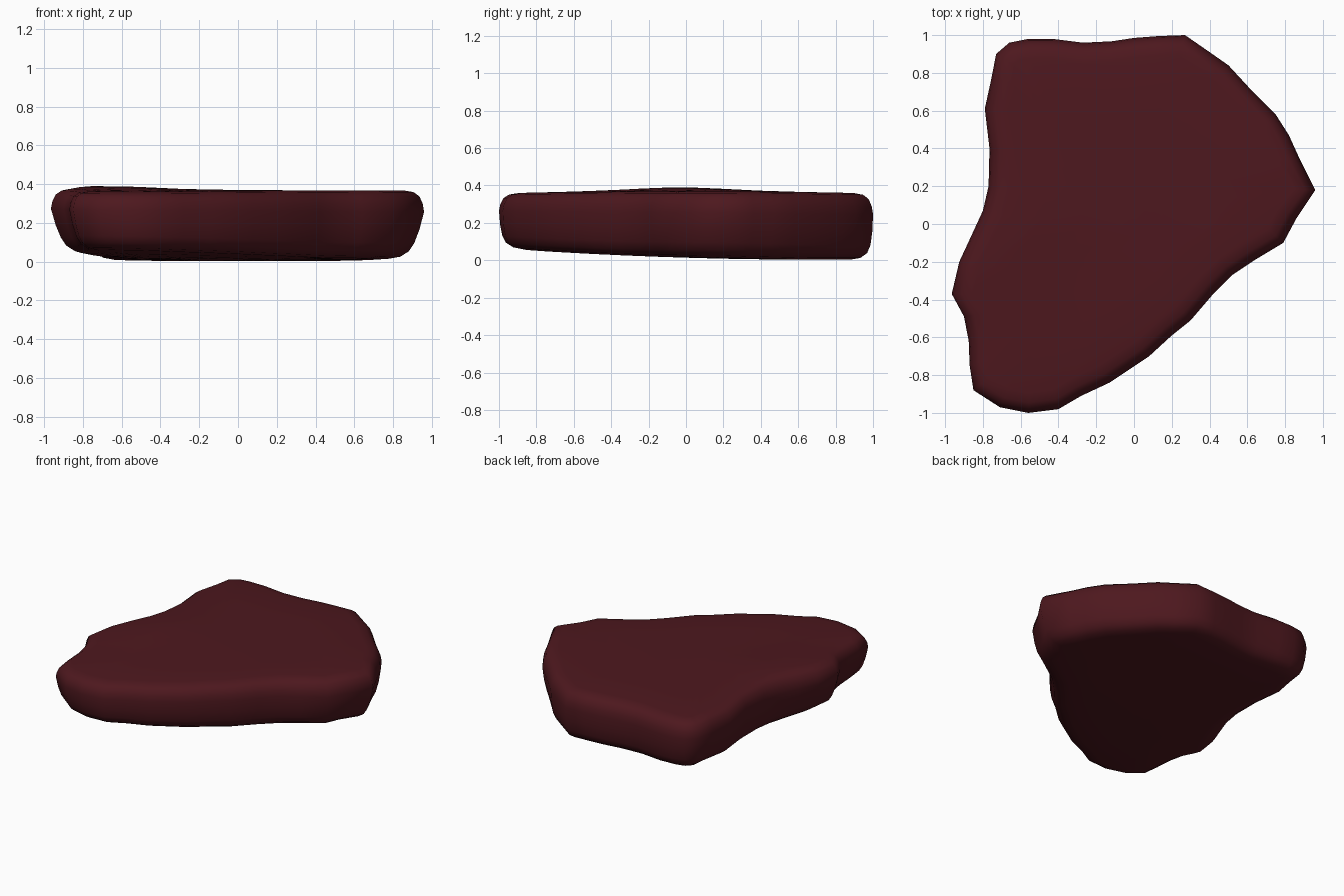
import bpy, bmesh, math
from mathutils import Vector

if "Cube" in bpy.data.objects:
    bpy.data.objects.remove(bpy.data.objects["Cube"])

# Outline of the slab seen from above, counter-clockwise from the right tip
outline = [Vector(p) for p in [
    (.96, .18), (.87, .36), (.82, .47), (.75, .58), (.62, .71), (.50, .84), (.40, .91),
    (.27, 1.0), (.13, .995), (0, .985), (-.12, .967), (-.27, .96), (-.43, .98), (-.56, .98),
    (-.66, .96), (-.73, .90), (-.755, .77), (-.79, .61), (-.765, .40), (-.77, .20),
    (-.80, .07), (-.86, -.06), (-.925, -.20), (-.965, -.37), (-.90, -.49), (-.875, -.62),
    (-.87, -.75), (-.85, -.88), (-.71, -.97), (-.56, -1.0), (-.40, -.98), (-.28, -.91),
    (-.13, -.84), (.08, -.70), (.20, -.59), (.30, -.51), (.42, -.37), (.52, -.27),
    (.64, -.19), (.79, -.10), (.86, .03)]]
n = len(outline)
centre = Vector((-.1, .05))


def top_z(x, y):
    bump = .022 * math.exp(-((x + .7) ** 2 + (y + .05) ** 2) / .15)
    return .368 + bump - .010 * y * y


def bottom_z(x, y):
    return max(0, .014 - .03 * y + .02 * y * y + (.035 if x < 0 else .015) * x ** 4)


# Inward directions, smoothed over neighbours
inward = []
for i in range(n):
    t = outline[(i + 2) % n] - outline[i - 2]
    inward.append(Vector((-t.y, t.x)).normalized())

bm = bmesh.new()
rings = []


def add_ring(inset, t, scale=1.0):
    ring = []
    for p, d in zip(outline, inward):
        taper = max(0, .65 - t) * .10 * abs(p.x) ** 4
        q = p + d * (inset + taper)
        q = centre + (q - centre) * scale
        zb, zt = bottom_z(q.x, q.y), top_z(q.x, q.y)
        ring.append(bm.verts.new((q.x, q.y, zb + (zt - zb) * t)))
    rings.append(ring)


# Underside, rounded rim, then top
for s in (.3, .65):
    add_ring(.13, 0, s)
for inset, t in [(.13, 0), (.07, .025), (.032, .10), (.014, .22), (.004, .42), (0, .68),
                 (.007, .80), (.024, .91), (.055, .975), (.11, 1)]:
    add_ring(inset, t)
for s in (.65, .3):
    add_ring(.11, 1, s)

for a, b in zip(rings, rings[1:]):
    for i in range(n):
        j = (i + 1) % n
        bm.faces.new((a[i], a[j], b[j], b[i]))
bm.faces.new(rings[0][::-1])
bm.faces.new(rings[-1])
bmesh.ops.recalc_face_normals(bm, faces=bm.faces)
for f in bm.faces:
    f.smooth = True

mesh = bpy.data.meshes.new("stone_slab")
bm.to_mesh(mesh)
bm.free()
slab = bpy.data.objects.new("stone_slab", mesh)
bpy.context.collection.objects.link(slab)

# Dark red material
mat = bpy.data.materials.new("dark_red")
mat.diffuse_color = (.075, .009, .013, 1)
mat.use_nodes = True
mat.node_tree.nodes["Principled BSDF"].inputs["Base Color"].default_value = mat.diffuse_color
mesh.materials.append(mat)
